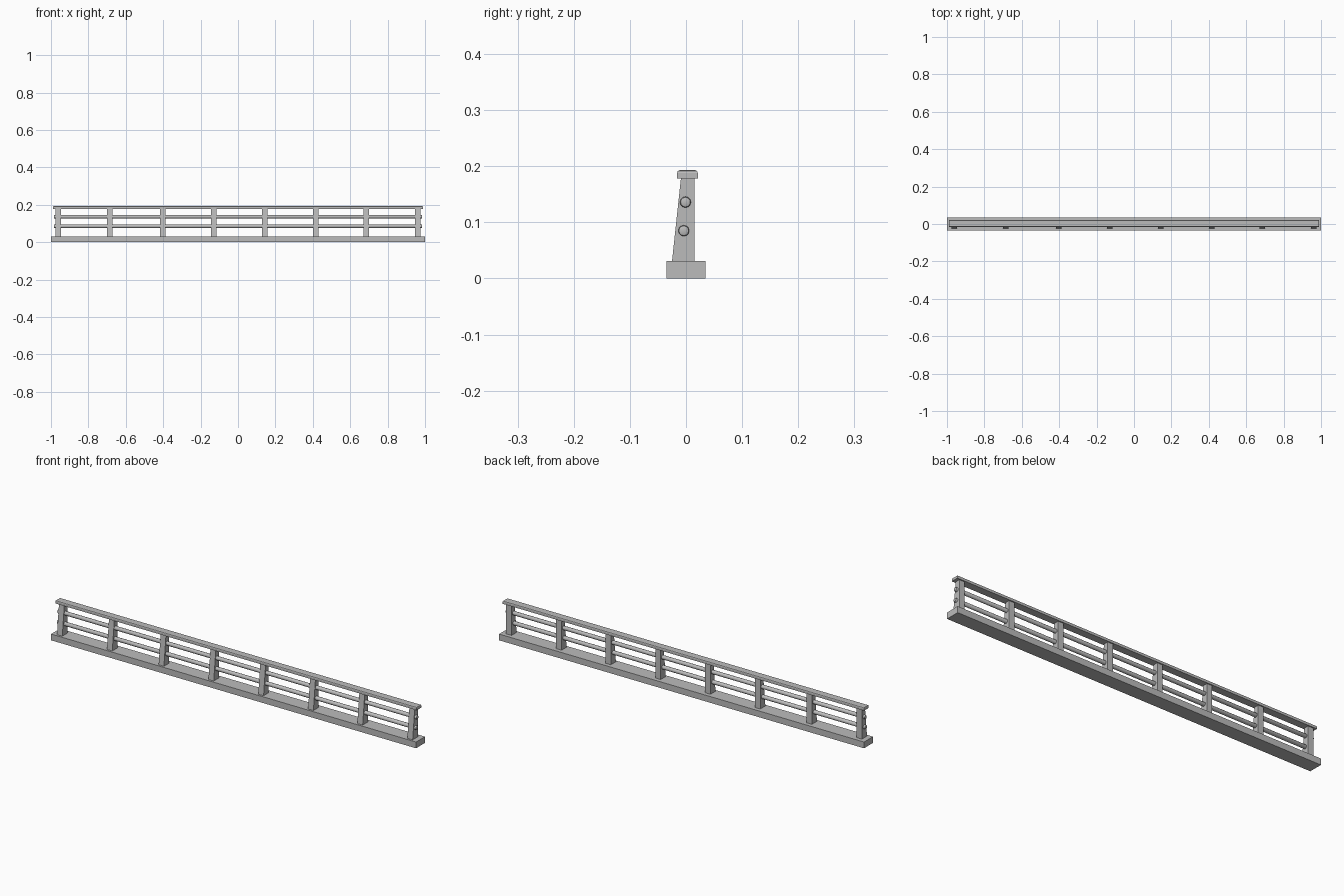
import bpy, bmesh, math
from mathutils import Matrix, Vector

cube = bpy.data.objects.get("Cube")
if cube:
    bpy.data.objects.remove(cube, do_unlink=True)

grey = bpy.data.materials.new("concrete_grey")
grey.use_nodes = True
colour = (0.5, 0.5, 0.5, 1)
grey.diffuse_color = colour
grey.node_tree.nodes["Principled BSDF"].inputs["Base Color"].default_value = colour


def finish(name, bm):
    bmesh.ops.recalc_face_normals(bm, faces=bm.faces)
    mesh = bpy.data.meshes.new(name)
    bm.to_mesh(mesh)
    bm.free()
    mesh.materials.append(grey)
    obj = bpy.data.objects.new(name, mesh)
    bpy.context.collection.objects.link(obj)
    return obj


def extrude_x(name, profile, x, half):
    """Extrude a (y, z) outline along x, centred on x."""
    bm = bmesh.new()
    face = bm.faces.new([bm.verts.new((x - half, y, z)) for y, z in profile])
    ext = bmesh.ops.extrude_face_region(bm, geom=[face])
    verts = [g for g in ext["geom"] if isinstance(g, bmesh.types.BMVert)]
    bmesh.ops.translate(bm, verts=verts, vec=(2 * half, 0, 0))
    return finish(name, bm)


def rail(name, y, z, radius, half):
    """Round bar along x with softened ends."""
    bm = bmesh.new()
    turn = Matrix.Translation((0, y, z)) @ Matrix.Rotation(math.pi / 2, 4, "Y")
    bmesh.ops.create_cone(bm, cap_ends=True, segments=12, radius1=radius,
                          radius2=radius, depth=2 * half, matrix=turn)
    rims = [e for e in bm.edges if abs(e.verts[0].co.x - e.verts[1].co.x) < half]
    bmesh.ops.bevel(bm, geom=rims, offset=0.004, segments=2, profile=0.5,
                    affect="EDGES")
    obj = finish(name, bm)
    bpy.context.view_layer.objects.active = obj
    obj.select_set(True)
    bpy.ops.object.shade_smooth_by_angle(angle=math.radians(40))
    obj.select_set(False)


# Base kerb
extrude_x("base_kerb", [(-0.035, 0), (0.035, 0), (0.035, 0.031), (-0.035, 0.031)], 0, 1.0)

# Posts with a sloping front face
post_profile = [(-0.025, 0.03), (0.015, 0.03), (0.015, 0.179), (-0.009, 0.179)]
for i, x in enumerate((-0.96, -0.686, -0.403, -0.13, 0.143, 0.416, 0.686, 0.96)):
    extrude_x(f"post_{i + 1}", post_profile, x, 0.0145)

# Handrail with chamfered top edges
handrail = extrude_x("handrail", [(-0.016, 0.178), (0.021, 0.178), (0.021, 0.193), (-0.016, 0.193)], 0, 0.99)
bm = bmesh.new()
bm.from_mesh(handrail.data)
top = [e for e in bm.edges if min(v.co.z for v in e.verts) > 0.19]
bmesh.ops.bevel(bm, geom=top, offset=0.005, segments=2, profile=0.5, affect="EDGES")
bm.to_mesh(handrail.data)
bm.free()

# Two round rails through the posts
rail("upper_rail", -0.001, 0.136, 0.0098, 0.985)
rail("lower_rail", -0.004, 0.085, 0.0098, 0.985)
